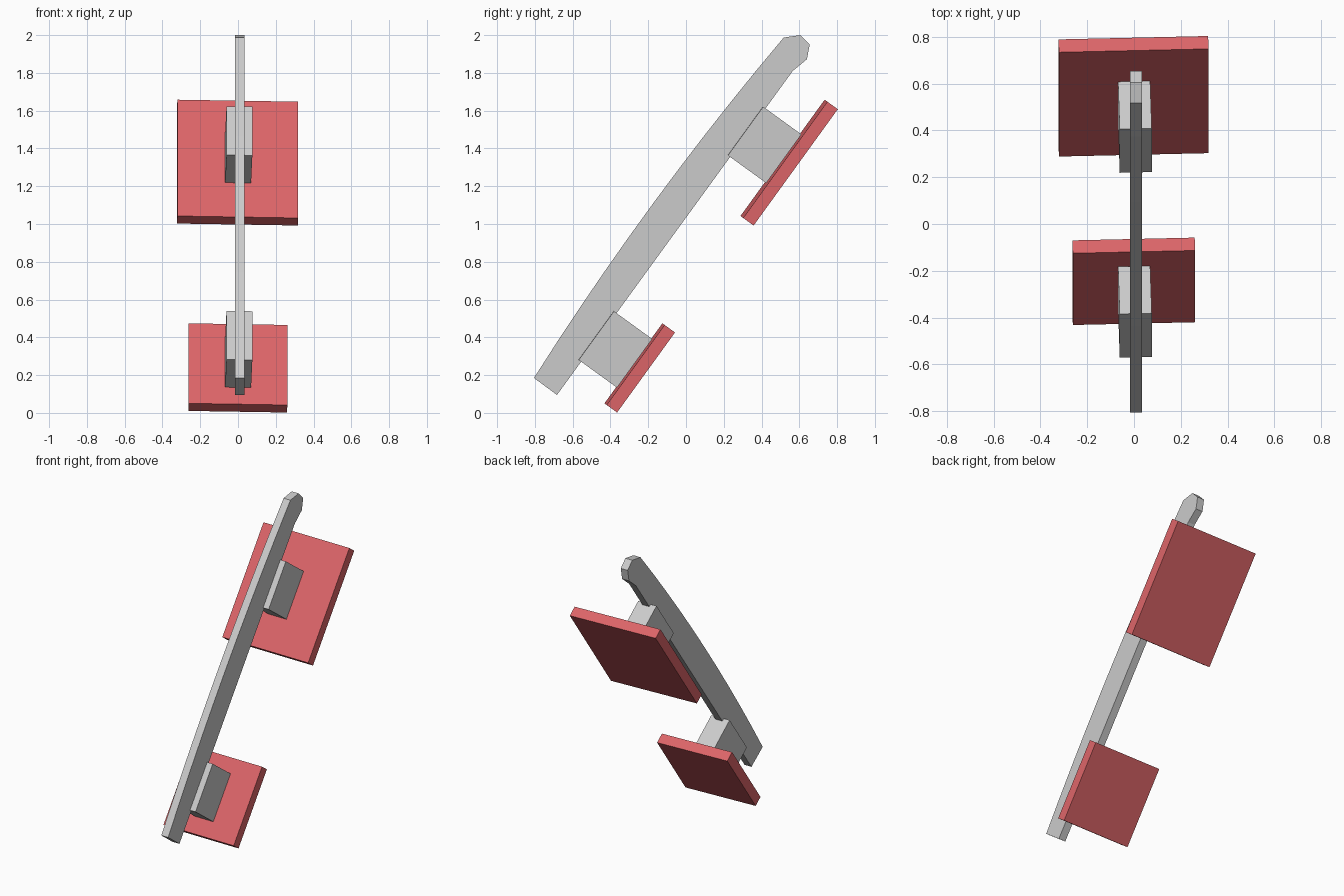
import bpy, bmesh, math
from mathutils import Matrix, Vector

if "Cube" in bpy.data.objects:
    bpy.data.objects.remove(bpy.data.objects["Cube"])

red = bpy.data.materials.new("pad_red")
red.diffuse_color = (0.72, 0.13, 0.14, 1)
red.use_nodes = True
red.node_tree.nodes["Principled BSDF"].inputs["Base Color"].default_value = red.diffuse_color

# Shared tilt of pads and blocks, with a slight twist about their long axis
TILT = Matrix.Rotation(math.radians(54.1), 4, 'X') @ Matrix.Rotation(0.028, 4, 'Y')


def finish(name, bm, mat=None):
    bmesh.ops.recalc_face_normals(bm, faces=bm.faces[:])
    me = bpy.data.meshes.new(name)
    bm.to_mesh(me)
    bm.free()
    ob = bpy.data.objects.new(name, me)
    bpy.context.collection.objects.link(ob)
    if mat:
        me.materials.append(mat)
    return ob


def tilted_box(name, centre, size, mat=None):
    bm = bmesh.new()
    bmesh.ops.create_cube(bm, size=1, matrix=Matrix.Diagonal((*size, 1)))
    ob = finish(name, bm, mat)
    ob.matrix_world = Matrix.Translation(centre) @ TILT


# Long bar: side profile in (y, z) with a gently bowed front edge
top, foot = Vector((0.517, 1.987)), Vector((-0.805, 0.185))
profile = [Vector(p) for p in ((-0.683, 0.095), (0.565, 1.81), (0.64, 1.872),
                               (0.655, 1.95), (0.605, 2.0))]
STEPS = 10
for i in range(STEPS + 1):
    t = i / STEPS
    bow = 0.038 * 4 * t * (1 - t)
    profile.append(top.lerp(foot, t) + Vector((-0.81, 0.586)) * bow)

bm = bmesh.new()
face = bm.faces.new([bm.verts.new((-0.017, p.x, p.y)) for p in profile])
ext = bmesh.ops.extrude_face_region(bm, geom=[face])
bmesh.ops.translate(bm, vec=(0.052, 0, 0),
                    verts=[v for v in ext["geom"] if isinstance(v, bmesh.types.BMVert)])
finish("long_bar", bm)

# Mounting blocks and pads
for side, block_at, pad_at, pad_size in (
        ("upper", (0.004, 0.415, 1.42), (-0.002, 0.546, 1.325), (0.64, 0.76, 0.068)),
        ("lower", (0.004, -0.375, 0.337), (-0.001, -0.245, 0.238), (0.523, 0.523, 0.068))):
    tilted_box(side + "_block", block_at, (0.137, 0.318, 0.25))
    tilted_box(side + "_pad", pad_at, pad_size, red)
